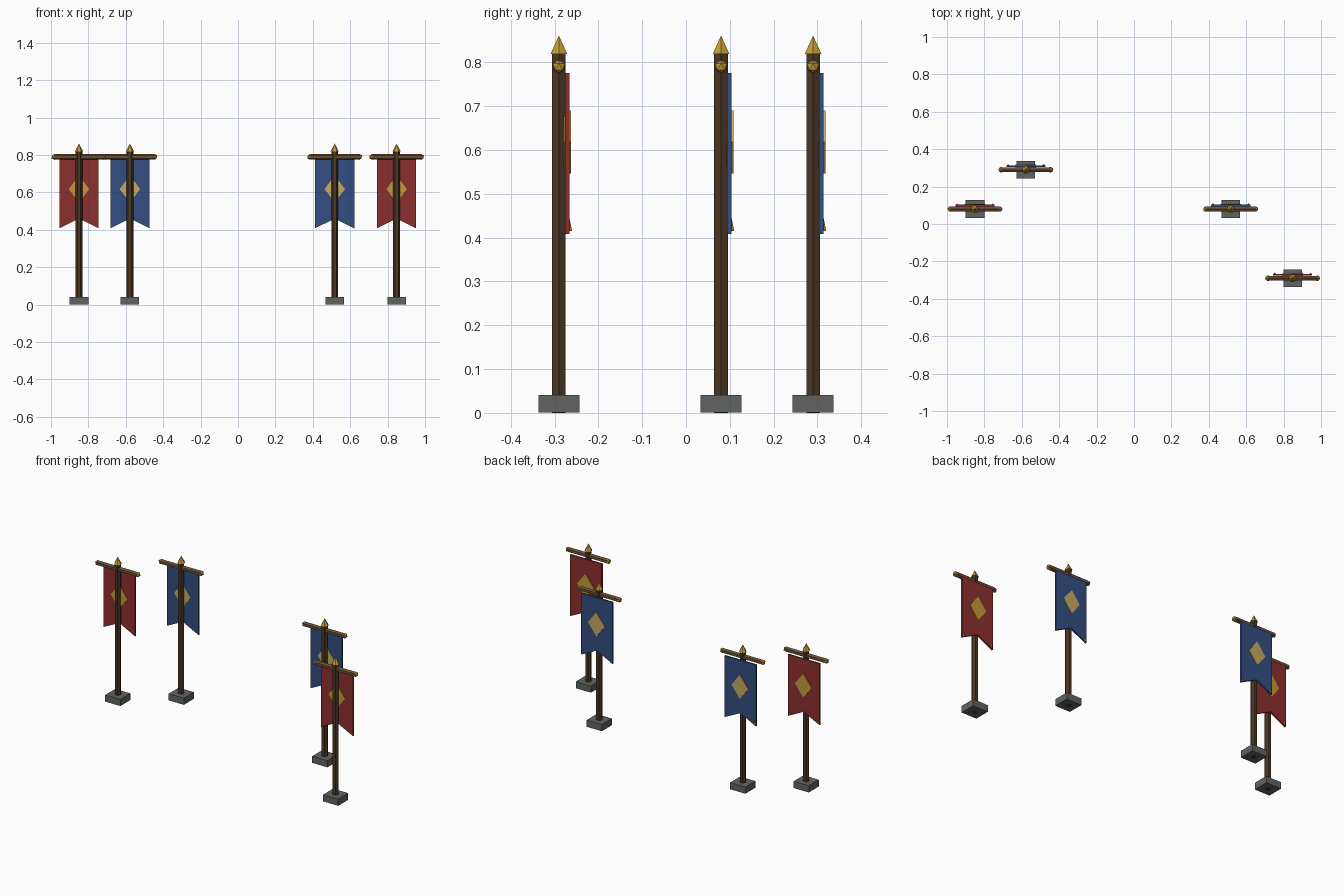
import bpy
import bmesh
from math import pi
from mathutils import Matrix, Vector

if "Cube" in bpy.data.objects:
    bpy.data.objects.remove(bpy.data.objects["Cube"])


def material(name, r, g, b):
    m = bpy.data.materials.new(name)
    m.use_nodes = True
    m.diffuse_color = (r, g, b, 1)
    m.node_tree.nodes["Principled BSDF"].inputs["Base Color"].default_value = (r, g, b, 1)
    return m


STONE = material("grey stone", 0.12, 0.125, 0.125)
DARK_WOOD = material("dark wood", 0.07, 0.04, 0.02)
WOOD = material("wood", 0.15, 0.08, 0.035)
GOLD = material("gold", 0.55, 0.33, 0.04)
PALE_GOLD = material("pale gold", 0.58, 0.4, 0.12)
RED = material("red cloth", 0.27, 0.028, 0.028)
BLUE = material("blue cloth", 0.033, 0.075, 0.22)


def finish(bm, name, mat, origin):
    bmesh.ops.recalc_face_normals(bm, faces=bm.faces[:])
    mesh = bpy.data.meshes.new(name)
    bm.to_mesh(mesh)
    bm.free()
    mesh.materials.append(mat)
    obj = bpy.data.objects.new(name, mesh)
    obj.location = origin
    bpy.context.collection.objects.link(obj)


def box(name, mat, origin, centre, size):
    bm = bmesh.new()
    bmesh.ops.create_cube(bm, size=1, matrix=Matrix.Translation(centre) @ Matrix.Diagonal((*size, 1)))
    finish(bm, name, mat, origin)


def cone(name, mat, origin, centre, r1, r2, depth, sides=6, tilt=Matrix()):
    bm = bmesh.new()
    bmesh.ops.create_cone(bm, cap_ends=True, segments=sides, radius1=r1, radius2=r2, depth=depth,
                          matrix=Matrix.Translation(centre) @ tilt @ Matrix.Rotation(pi / 2, 4, "Z"))
    finish(bm, name, mat, origin)


def ball(name, mat, origin, centre, radius):
    bm = bmesh.new()
    bmesh.ops.create_icosphere(bm, subdivisions=1, radius=radius, matrix=Matrix.Translation(centre))
    finish(bm, name, mat, origin)


def plate(name, mat, origin, outline, y0, y1):
    """Extrude an outline in the x-z plane from y0 to y1."""
    bm = bmesh.new()
    face = bm.faces.new([bm.verts.new((x, y0, z)) for x, z in outline])
    new = bmesh.ops.extrude_face_region(bm, geom=[face])["geom"]
    bmesh.ops.translate(bm, vec=(0, y1 - y0, 0),
                        verts=[v for v in new if isinstance(v, bmesh.types.BMVert)])
    finish(bm, name, mat, origin)


def banner_stand(label, x, y, cloth, emblem):
    o = Vector((x, y, 0))
    # Foot, pole and finial
    box(label + "_base", STONE, o, (0, 0, 0.021), (0.1, 0.094, 0.04))
    cone(label + "_pole", DARK_WOOD, o, (0, 0, 0.41), 0.018, 0.018, 0.82)
    cone(label + "_finial", GOLD, o, (0, 0, 0.84), 0.022, 0, 0.042)
    # Crossbar with knobs
    cone(label + "_crossbar", WOOD, o, (0, 0, 0.79), 0.015, 0.015, 0.27, 6, Matrix.Rotation(pi / 2, 4, "Y"))
    for side, s in (("left", 1), ("right", -1)):
        ball(f"{label}_{side}_knob", GOLD, o, (s * 0.132, 0, 0.79), 0.016)
        cone(f"{label}_{side}_tassel", GOLD, o, (s * 0.095, 0.024, 0.43), 0.006, 0, 0.03, 4)
    # Swallowtail cloth with diamond emblem
    tail = [(-0.105, 0.775), (-0.105, 0.408), (0, 0.46), (0.105, 0.408), (0.105, 0.775)]
    plate(label + "_cloth", cloth, o, tail, 0.014, 0.024)
    diamond = [(-0.055, 0.618), (0, 0.546), (0.055, 0.618), (0, 0.69)]
    plate(label + "_front_emblem", emblem, o, diamond, 0.012, 0.015)
    plate(label + "_back_emblem", emblem, o, diamond, 0.023, 0.028)


banner_stand("outer_right", -0.85, 0.08, RED, GOLD)
banner_stand("inner_right", -0.578, 0.29, BLUE, PALE_GOLD)
banner_stand("inner_left", 0.517, 0.08, BLUE, PALE_GOLD)
banner_stand("outer_left", 0.848, -0.29, RED, GOLD)
